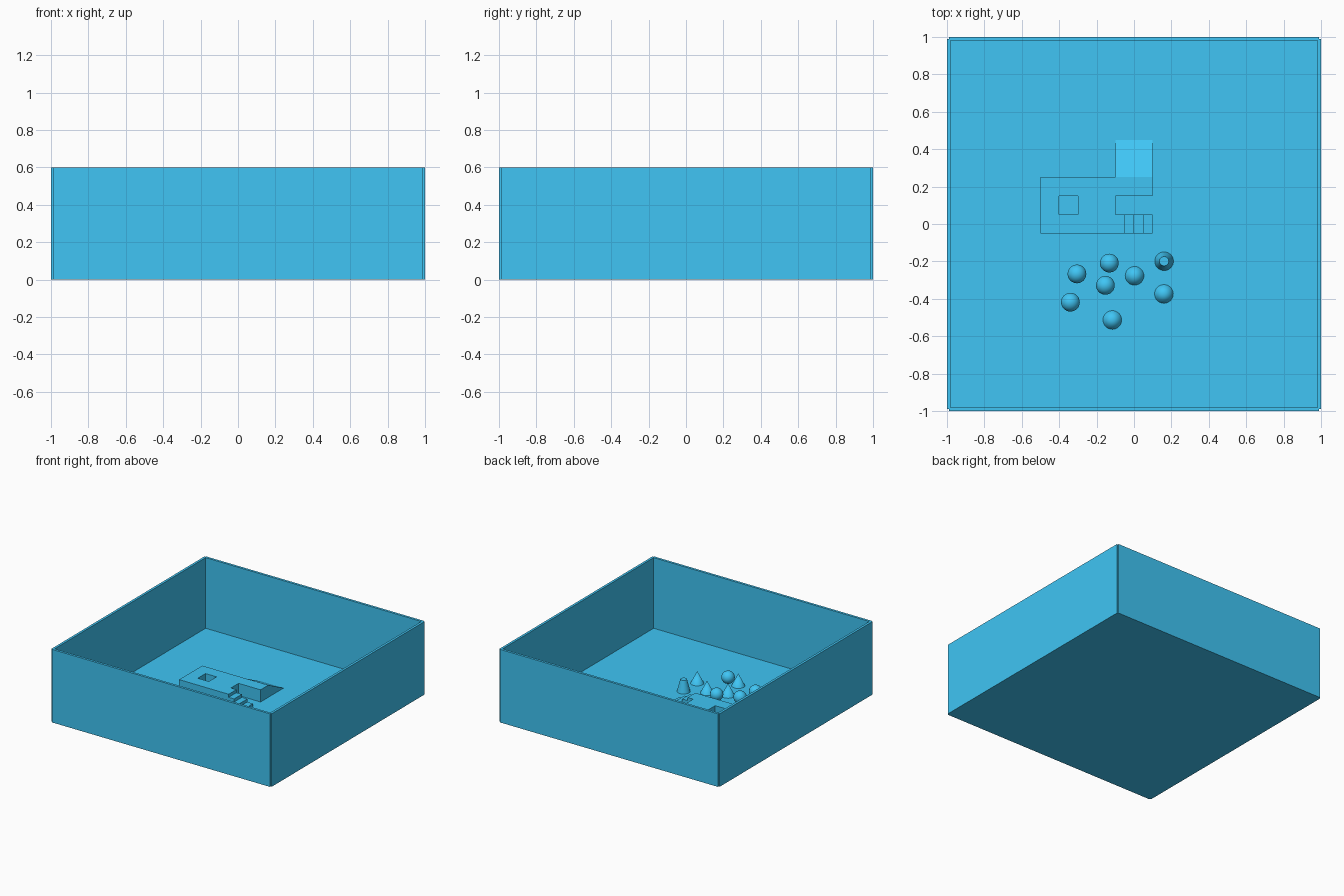
import bpy, bmesh
from mathutils import Vector

if "Cube" in bpy.data.objects:
    bpy.data.objects.remove(bpy.data.objects["Cube"])

FLOOR = 0.02
H = 0.1
blue = bpy.data.materials.new("blue")
blue.diffuse_color = (0.05, 0.56, 0.91, 1)
blue.use_nodes = True
blue.node_tree.nodes["Principled BSDF"].inputs["Base Color"].default_value = blue.diffuse_color


def box(name, lo, hi):
    lo, hi = Vector(lo), Vector(hi)
    bpy.ops.mesh.primitive_cube_add(size=1, location=(lo + hi) / 2)
    ob = bpy.context.object
    ob.name = name
    ob.scale = hi - lo
    bpy.ops.object.transform_apply(location=False, rotation=False, scale=True)
    ob.data.materials.append(blue)
    return ob


def prism(name, points, sweep):
    bm = bmesh.new()
    face = bm.faces.new([bm.verts.new(p) for p in points])
    ext = bmesh.ops.extrude_face_region(bm, geom=[face])
    verts = [g for g in ext["geom"] if isinstance(g, bmesh.types.BMVert)]
    bmesh.ops.translate(bm, verts=verts, vec=sweep)
    bmesh.ops.recalc_face_normals(bm, faces=bm.faces)
    mesh = bpy.data.meshes.new(name)
    bm.to_mesh(mesh)
    bm.free()
    ob = bpy.data.objects.new(name, mesh)
    bpy.context.collection.objects.link(ob)
    mesh.materials.append(blue)
    return ob


def smooth(ob, name):
    ob.name = name
    bpy.ops.object.shade_smooth_by_angle()
    ob.data.materials.append(blue)


def ball(x, y, z=FLOOR + 0.05):
    bpy.ops.mesh.primitive_uv_sphere_add(segments=32, ring_count=16, radius=0.05, location=(x, y, z))
    smooth(bpy.context.object, "ball")


def cone(x, y, top=0.0, name="cone"):
    bpy.ops.mesh.primitive_cone_add(vertices=32, radius1=0.05, radius2=top, depth=H,
                                    location=(x, y, FLOOR + H / 2))
    smooth(bpy.context.object, name)


# arena floor and four walls, open at the outer corners
box("floor", (-0.99, -0.99, 0), (0.99, 0.99, FLOOR))
for s, a, b in ((-1, "left", "front"), (1, "right", "back")):
    lo, hi = sorted((s * 0.98, s))
    box(a + "_wall", (lo, -0.99, 0), (hi, 0.99, 0.6))
    box(b + "_wall", (-0.99, lo, 0), (0.99, hi, 0.6))

# platform with a notch and a square well
outline = [(-0.5, -0.05), (-0.05, -0.05), (-0.05, 0.05), (-0.1, 0.05),
           (-0.1, 0.15), (0.1, 0.15), (0.1, 0.25), (-0.5, 0.25)]
platform = prism("platform", [(x, y, FLOOR) for x, y in outline], (0, 0, H))
cutter = box("well_cutter", (-0.4, 0.05, -0.1), (-0.3, 0.15, 0.3))
cutter.hide_render = True
cutter.hide_set(True)
mod = platform.modifiers.new("well", 'BOOLEAN')
mod.operation = 'DIFFERENCE'
mod.solver = 'EXACT'
mod.object = cutter
bpy.context.view_layer.objects.active = platform
bpy.ops.object.modifier_apply(modifier="well")
bpy.data.objects.remove(cutter)

# stairs down along x
stairs = [(-0.05, 0), (0.1, 0)]
for i in range(3):
    z = 0.025 * (i + 1)
    stairs += [(0.1 - 0.05 * i, z), (0.05 - 0.05 * i, z)]
prism("stairs", [(x, -0.05, z + FLOOR) for x, z in stairs], (0, 0.1, 0))

# ramp down along y
ramp = [(0.25, 0), (0.45, 0), (0.25, H)]
prism("ramp", [(-0.1, y, z + FLOOR) for y, z in ramp], (0.2, 0, 0))

# loose balls, one balanced on a cone
for x, y in ((-0.305, -0.267), (-0.132, -0.209), (-0.34, -0.418)):
    ball(x, y)
ball(-0.153, -0.328, FLOOR + H + 0.05)

# cones and one truncated cone
for x, y in ((-0.153, -0.328), (0.003, -0.277), (0.16, -0.374), (-0.116, -0.513)):
    cone(x, y)
cone(0.161, -0.199, 0.025, "truncated_cone")
